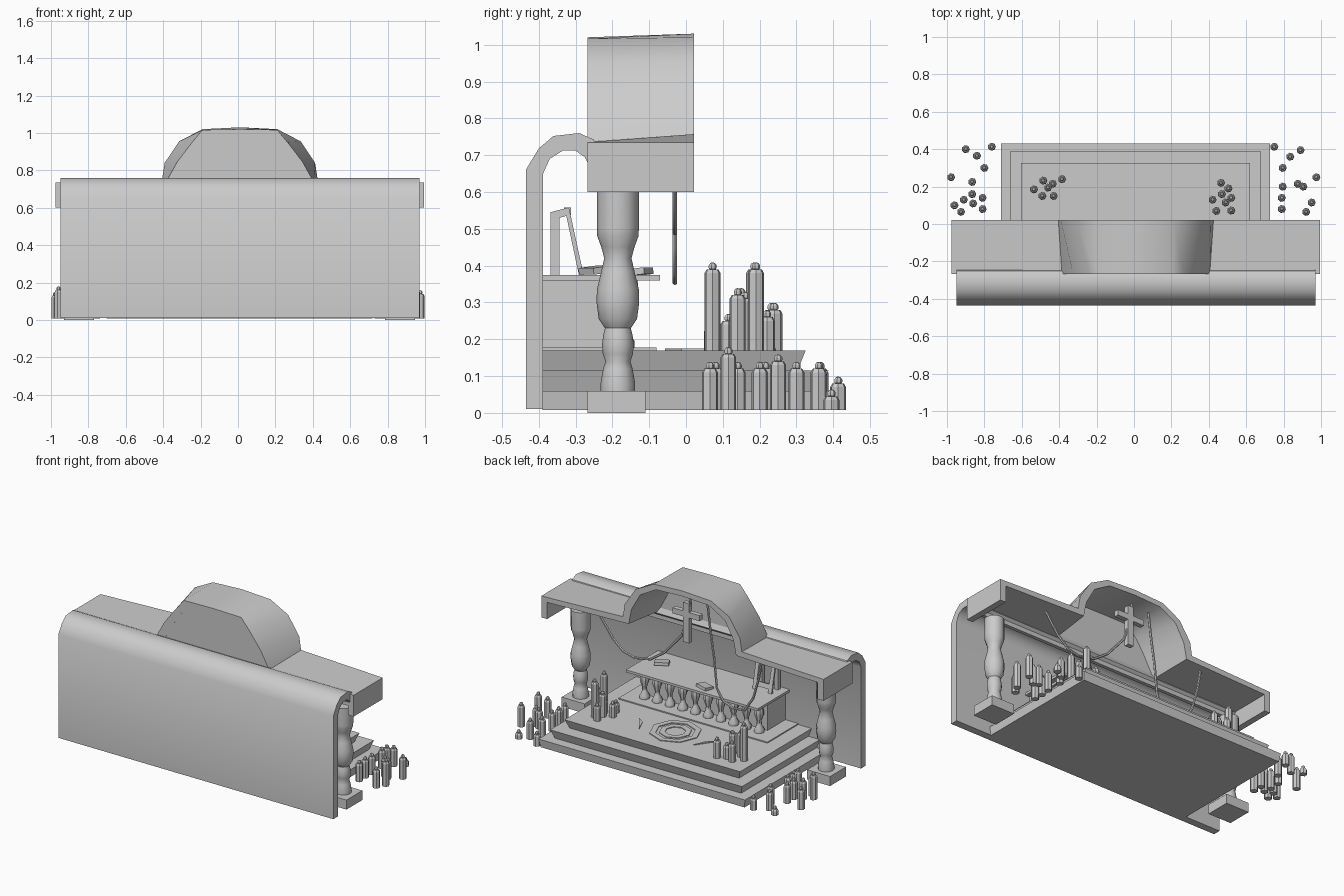
import bpy, bmesh, math
from mathutils import Vector, Matrix

if "Cube" in bpy.data.objects:
    bpy.data.objects.remove(bpy.data.objects["Cube"])

CX = 0.008  # slight offset of the whole altar axis


def finish(name, bm, smooth=False):
    bmesh.ops.recalc_face_normals(bm, faces=bm.faces)
    me = bpy.data.meshes.new(name)
    bm.to_mesh(me)
    bm.free()
    ob = bpy.data.objects.new(name, me)
    bpy.context.collection.objects.link(ob)
    if smooth:
        bpy.ops.object.select_all(action='DESELECT')
        ob.select_set(True)
        bpy.context.view_layer.objects.active = ob
        bpy.ops.object.shade_smooth_by_angle(angle=math.radians(40))
    return ob


def loft(bm, rings, wrap=False):
    """Skin closed rings; cap the ends unless the rings wrap around."""
    vs = [[bm.verts.new(p) for p in r] for r in rings]
    n = len(vs[0])
    for a, b in zip(vs, vs[1:] + (vs[:1] if wrap else [])):
        for i in range(n):
            j = (i + 1) % n
            bm.faces.new((a[i], a[j], b[j], b[i]))
    if not wrap:
        bm.faces.new(vs[0])
        bm.faces.new(vs[-1])


def box(bm, x0, x1, y0, y1, z0, z1, taper=0.0):
    def ring(z, t):
        return [(x0 + t, y0, z), (x1 - t, y0, z), (x1 - t, y1 - t, z), (x0 + t, y1 - t, z)]
    loft(bm, [ring(z0, taper), ring(z1, 0)])


def turned(bm, x, y, profile, n=12):
    loft(bm, [[(x + r * math.cos(2 * math.pi * k / n), y + r * math.sin(2 * math.pi * k / n), z)
               for k in range(n)] for r, z in profile])


def octagon_ring(bm, x, y, r0, r1, z0, z1):
    loft(bm, [[(x + r * math.cos(k * math.pi / 4), y + r * math.sin(k * math.pi / 4), z)
               for r, z in ((r0, z0), (r1, z0), (r1, z1), (r0, z1))] for k in range(8)], True)


def tilted_box(bm, loc, size, rx=0.0, rz=0.0):
    m = (Matrix.Translation(loc) @ Matrix.Rotation(rz, 4, 'Z') @ Matrix.Rotation(rx, 4, 'X')
         @ Matrix.Diagonal((*size, 1)))
    bmesh.ops.create_cube(bm, size=1, matrix=m)


# back wall with a rolled top
wall = [(-.435, .01), (-.435, .66), (-.40, .718), (-.36, .752), (-.29, .76), (-.25, .742), (-.23, .70),
        (-.262, .668), (-.275, .695), (-.30, .712), (-.335, .712), (-.37, .69), (-.388, .65), (-.388, .01)]
bm = bmesh.new()
loft(bm, [[(x, y, z) for y, z in wall] for x in (-.95, .97)])
finish("back_wall", bm, True)

# canopy: two wings and a raised arch, open below and behind
half = [  # front outer, back outer, inner, each as x, z
    ((-.975, .60), (-.975, .60), (-.935, .60)),
    ((-.975, .735), (-.975, .735), (-.935, .705)),
    ((-.405, .757), (-.385, .737), (-.365, .722)),
    ((-.392, .84), (-.325, .845), (-.345, .82)),
    ((-.315, .955), (-.245, .95), (-.285, .925)),
    ((-.19, 1.02), (-.19, 1.016), (-.175, .988)),
    ((.01, 1.03), (.01, 1.02), (.01, .996))]
full = half + [tuple((.02 - x, z) for x, z in p) for p in half[-2::-1]]
bm = bmesh.new()
loft(bm, [[(f[0], .022, f[1]), (b[0], -.268, b[1]),
           (b[0] + (i[0] - f[0]), -.268, b[1] + (i[1] - f[1])), (i[0], .022, i[1])] for f, b, i in full])
finish("canopy", bm, True)
back = [(-.97, .66)] + [(b[0], b[1]) for f, b, i in full[1:-1]] + [(.99, .66)]
bm = bmesh.new()
loft(bm, [[(x, y, z - .002) for x, z in back] for y in (-.267, -.245)])
finish("canopy_back_panel", bm)

# two turned pillars on square bases
pillar = [(.047, .06), (.047, .08), (.04, .12), (.034, .14), (.041, .16), (.043, .185), (.04, .21),
          (.035, .23), (.052, .255), (.058, .30), (.057, .335), (.045, .385), (.037, .42), (.045, .45),
          (.056, .48), (.057, .50), (.057, .61)]
for side in (-1, 1):
    bm = bmesh.new()
    turned(bm, CX + .857 * side, -.185, pillar)
    finish("pillar", bm, True)
    bm = bmesh.new()
    x = CX + .857 * side
    box(bm, x - .08, x + .08, -.268, -.11, 0, .06)
    finish("pillar_base", bm)

# stepped platform
for w, y, z0, z1, t in ((.72, .43, .008, .06, .008), (.67, .387, .06, .115, .02), (.613, .325, .115, .17, .022)):
    bm = bmesh.new()
    box(bm, CX - w, CX + w, -.39, y, z0, z1, t)
    finish("platform_step", bm)

# altar table with plinth and balusters
bm = bmesh.new()
box(bm, CX - .52, CX + .52, -.39, -.08, .168, .177)
finish("altar_plinth", bm)
bm = bmesh.new()
box(bm, CX - .43, CX + .43, -.39, -.21, .175, .36)
box(bm, CX - .43, CX + .43, -.21, -.13, .345, .362)
finish("altar_body", bm)
bm = bmesh.new()
box(bm, CX - .46, CX + .46, -.39, -.07, .36, .375)
finish("altar_top", bm)
bm = bmesh.new()
for k in range(10):
    turned(bm, CX - .40 + k * .8 / 9, -.17,
           [(.03, .175), (.03, .195), (.016, .22), (.014, .245), (.027, .285), (.027, .31), (.018, .335), (.026, .36)], 8)
finish("altar_balusters", bm, True)

# two books and a folding stand on the altar
for loc, rz in (((.34, -.245, .388), .5), ((-.04, -.13, .383), -.3)):
    bm = bmesh.new()
    tilted_box(bm, loc, (.085, .06, .018), .12, rz)
    finish("book", bm)
bm = bmesh.new()
for x in (-.39, -.28):
    loft(bm, [[(px, y, z) for y, z in ((-.368, .37), (-.343, .37), (-.343, .53), (-.325, .535),
              (-.29, .37), (-.277, .37), (-.318, .558), (-.368, .545))] for px in (x - .012, x + .012)])
tilted_box(bm, (-.335, -.322, .548), (.1, .02, .02))
tilted_box(bm, (-.335, -.292, .41), (.1, .012, .03), .25)
finish("altar_stand", bm)

# floor emblem: octagonal rings with a pointed shape on each side
bm = bmesh.new()
octagon_ring(bm, CX, .094, .115, .151, .168, .175)
octagon_ring(bm, CX, .094, .06, .095, .168, .175)
for s in (-1, 1):
    tri = [(.19, .185), (.27, .07), (.225, .10)]
    loft(bm, [[(CX + s * x, y, z) for x, y in tri] for z in (.168, .175)])
finish("floor_emblem", bm)

# cross hanging in the arch
bm = bmesh.new()
box(bm, -.01, .03, -.045, -.015, .69, .94)
box(bm, -.085, .105, -.045, -.015, .85, .885)
finish("hanging_cross", bm)

# draped ropes
ropes = [[(.62, .69), (.53, .57), (.46, .51), (.38, .49), (.27, .51), (.17, .58), (.05, .72), (0, .86), (-.01, .97)],
         [(-.13, .96), (-.15, .80), (-.175, .64), (-.195, .45), (-.24, .38), (-.31, .355), (-.39, .365),
          (-.45, .46), (-.49, .60), (-.51, .72)]]
for pts in ropes:
    bm = bmesh.new()
    rings = []
    for i, p in enumerate(pts):
        a, b = pts[max(i - 1, 0)], pts[min(i + 1, len(pts) - 1)]
        d = Vector((b[0] - a[0], b[1] - a[1])).normalized()
        rings.append([(p[0] - d.y * .008 * math.cos(t), -.03 + .007 * math.sin(t), p[1] + d.x * .008 * math.cos(t))
                      for t in (k * math.pi / 3 for k in range(6))])
    loft(bm, rings)
    finish("draped_rope", bm, True)


# candles: body with a small round flame, placed as x, y, top height
def candles(name, base, spots):
    bm = bmesh.new()
    for x, y, top in spots:
        turned(bm, x, y, [(.022, base), (.022, top - .01), (.016, top)], 7)
        bmesh.ops.create_uvsphere(bm, u_segments=7, v_segments=5, radius=.012,
                                  matrix=Matrix.Translation((x, y, top + .007)))
    finish(name, bm)


candles("floor_candles_left", .008, [
    (-.978, .25, .13), (-.9, .4, .045), (-.84, .365, .12), (-.76, .413, .08), (-.8, .3, .12), (-.865, .225, .12),
    (-.865, .16, .12), (-.91, .13, .12), (-.96, .1, .16), (-.925, .065, .12), (-.86, .11, .16), (-.81, .14, .12),
    (-.81, .08, .12)])
candles("floor_candles_right", .008, [
    (.75, .413, .08), (.835, .36, .12), (.89, .395, .045), (.795, .3, .12), (.875, .215, .12), (.975, .25, .14),
    (.905, .2, .12), (.95, .115, .16), (.92, .065, .12), (.795, .2, .12), (.79, .14, .12), (.79, .08, .12)])
candles("step_candles_left", .17, [
    (-.535, .185, .39), (-.485, .232, .28), (-.385, .24, .28), (-.435, .215, .25), (-.49, .15, .32),
    (-.43, .15, .30), (-.46, .195, .25)])
candles("step_candles_right", .17, [
    (.465, .22, .26), (.42, .13, .25), (.47, .16, .31), (.52, .14, .32), (.49, .115, .25), (.505, .19, .39),
    (.52, .072, .39), (.44, .07, .23)])
